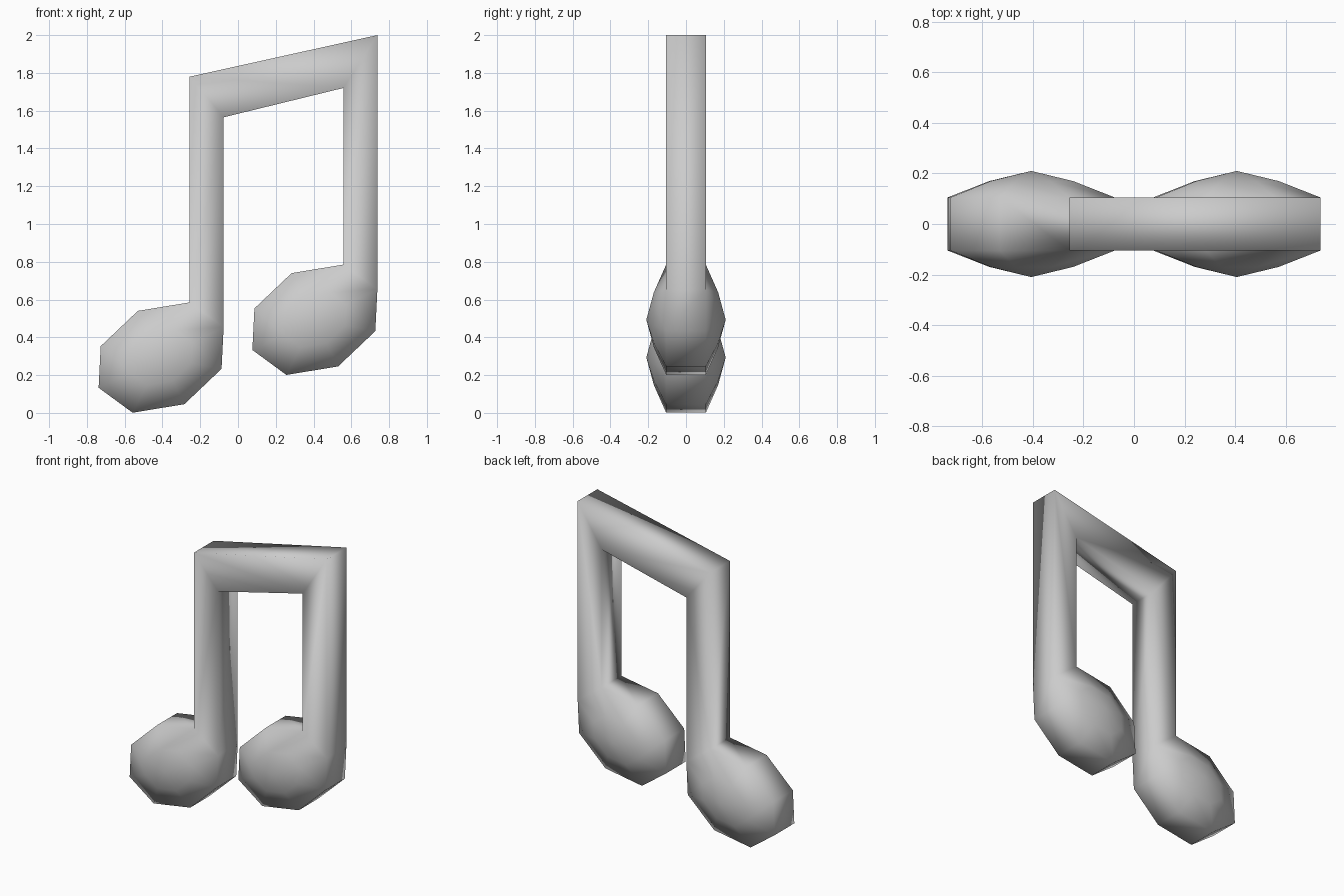
import bpy, bmesh
from mathutils import Vector

if "Cube" in bpy.data.objects:
    bpy.data.objects.remove(bpy.data.objects["Cube"])

T = 0.105                      # half thickness of stems and beam
half = [(0.151, 0.292), (-0.123, 0.247), (-0.32, 0.06), (-0.331, -0.16)]
OCT = half + [(-x, -z) for x, z in half]     # skewed octagon of a note head

bm = bmesh.new()


def vert(x, y, z):
    return bm.verts.new((x, y, z))


def head(cx, cz, side):
    """Domed half of a note head; returns the two verts where the stem joins."""
    outer = [vert(cx + x, side * T, cz + z) for x, z in OCT]
    inner = [vert(cx + x / 2, side * 0.17, cz + z / 2) for x, z in OCT]
    tip = vert(cx, side * 0.21, cz)
    for i in range(8):
        j = (i + 1) % 8
        bm.faces.new((outer[i], outer[j], inner[j], inner[i]))
        bm.faces.new((inner[i], inner[j], tip))
    return outer[0], outer[7]


def half_note(side):
    """Heads, stems and slanted beam of the front or back half."""
    l0, l7 = head(-0.407, 0.293, side)
    r0, r7 = head(0.407, 0.493, side)
    a, b, c, d = [vert(x, side * T, z) for x, z in
                  ((-0.256, 1.78), (-0.076, 1.565), (0.558, 1.72), (0.738, 2.0))]
    for quad in ((l0, l7, b, a), (a, b, c, d), (r0, r7, d, c)):
        bm.faces.new(quad)


half_note(-1)
half_note(1)

# side walls joining the front and back outlines
lookup = {tuple(round(k, 4) for k in v.co): v for v in bm.verts}


def twin(v):
    return lookup[tuple(round(k, 4) for k in Vector((v.co.x, -v.co.y, v.co.z)))]


for e in [e for e in bm.edges if e.is_boundary and e.verts[0].co.y < 0]:
    p, q = e.verts
    bm.faces.new((p, q, twin(q), twin(p)))

bmesh.ops.recalc_face_normals(bm, faces=bm.faces)
for f in bm.faces:
    f.smooth = True

mesh = bpy.data.meshes.new("beamed_music_note")
bm.to_mesh(mesh)
bm.free()
bpy.context.collection.objects.link(bpy.data.objects.new("beamed_music_note", mesh))
